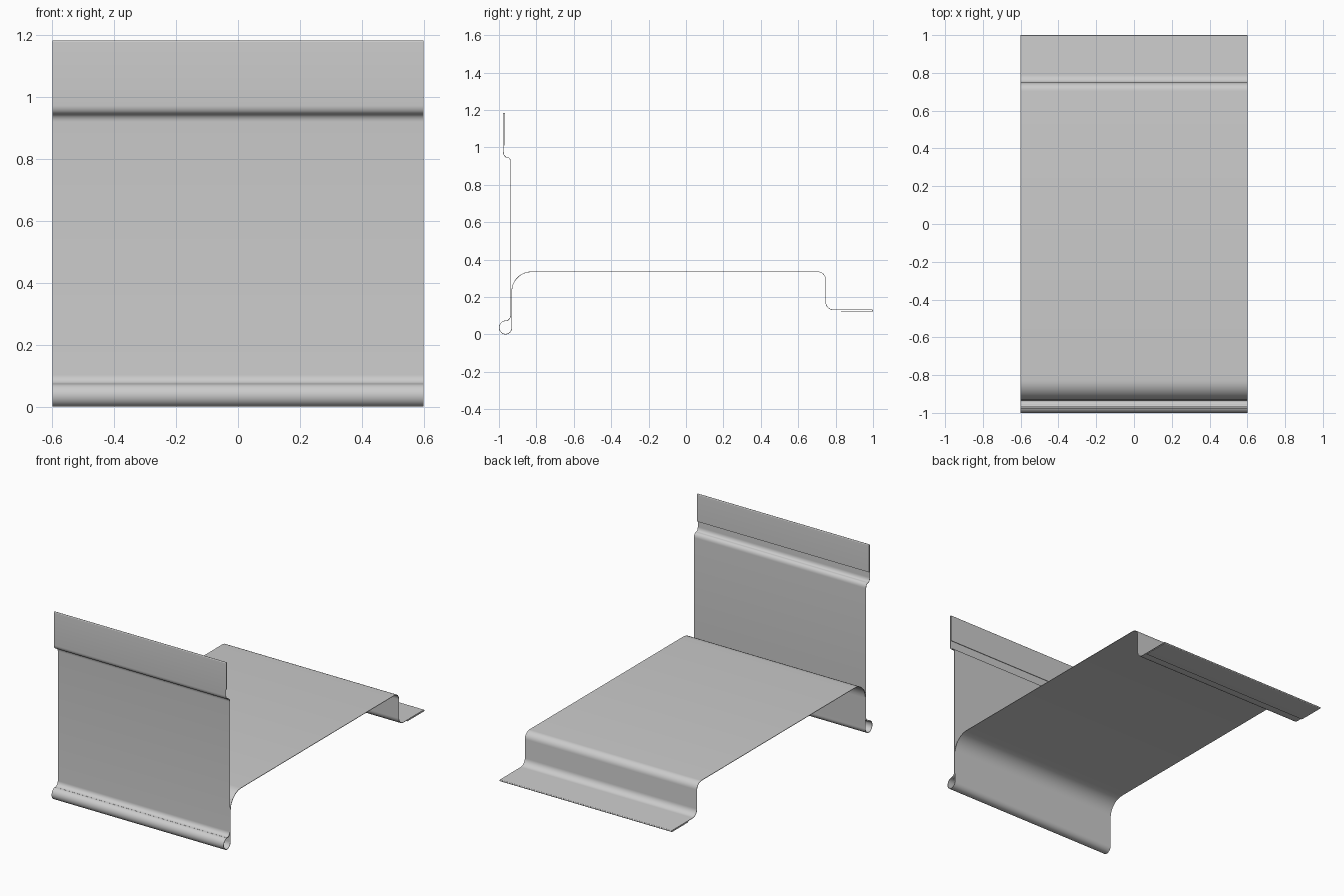
import bpy
import bmesh
from math import sin, cos, radians

HALF_WIDTH = 0.6
THICKNESS = 0.003

default_cube = bpy.data.objects.get("Cube")
if default_cube:
    bpy.data.objects.remove(default_cube, do_unlink=True)


def arc(y, z, ry, rz, start, end):
    """Points of a bend in the y-z section, roughly one per ten degrees."""
    steps = max(8, round(abs(end - start) / 10))
    angles = [radians(start + (end - start) * i / steps) for i in range(steps + 1)]
    return [(y + ry * cos(a), z + rz * sin(a)) for a in angles]


# Centre line of the bent sheet, from the top hem to the rear hem
section = [(-0.968, 1.01)]
section += arc(-0.972, 1.178, 0.004, 0.004, 0, 180)         # top hem fold
section += arc(-0.9565, 0.974, 0.0195, 0.027, 180, 270)     # offset step
section += arc(-0.9565, 0.92, 0.0195, 0.027, 90, 0)
section += arc(-0.965, 0.103, 0.028, 0.03, 0, -90)          # neck above bead
section += arc(-0.965, 0.037, 0.0335, 0.0355, 90, 360)      # rolled bead
section += arc(-0.8265, 0.23, 0.105, 0.105, 180, 90)        # large shelf bend
section += arc(0.704, 0.292, 0.043, 0.043, 90, 0)           # rear drop
section += arc(0.79, 0.174, 0.043, 0.043, 180, 270)
section += arc(0.995, 0.1275, 0.0035, 0.0035, 90, -90)      # rear hem fold
section.append((0.83, 0.124))

# Drop repeated points where two bends meet
path = [section[0]]
for p in section[1:]:
    if abs(p[0] - path[-1][0]) + abs(p[1] - path[-1][1]) > 1e-5:
        path.append(p)

# Sweep the section across the width
bm = bmesh.new()
left, right = [[bm.verts.new((x, y, z)) for y, z in path]
               for x in (HALF_WIDTH, -HALF_WIDTH)]
for i in range(len(path) - 1):
    bm.faces.new((left[i], left[i + 1], right[i + 1], right[i]))
mesh = bpy.data.meshes.new("folded_sheet")
bm.to_mesh(mesh)
bm.free()
sheet = bpy.data.objects.new("folded_sheet", mesh)
bpy.context.collection.objects.link(sheet)

# Plain grey metal
grey = bpy.data.materials.new("grey_metal")
grey.use_nodes = True
grey.diffuse_color = (0.6, 0.6, 0.6, 1)
grey.node_tree.nodes["Principled BSDF"].inputs["Base Color"].default_value = (0.6, 0.6, 0.6, 1)
mesh.materials.append(grey)

# Give the sheet its gauge, then smooth the bends and keep the cut edges sharp
solid = sheet.modifiers.new("gauge", "SOLIDIFY")
solid.thickness = THICKNESS
solid.offset = 0
bpy.ops.object.select_all(action="DESELECT")
sheet.select_set(True)
bpy.context.view_layer.objects.active = sheet
bpy.ops.object.modifier_apply(modifier=solid.name)
bpy.ops.object.shade_smooth_by_angle(angle=radians(35))
